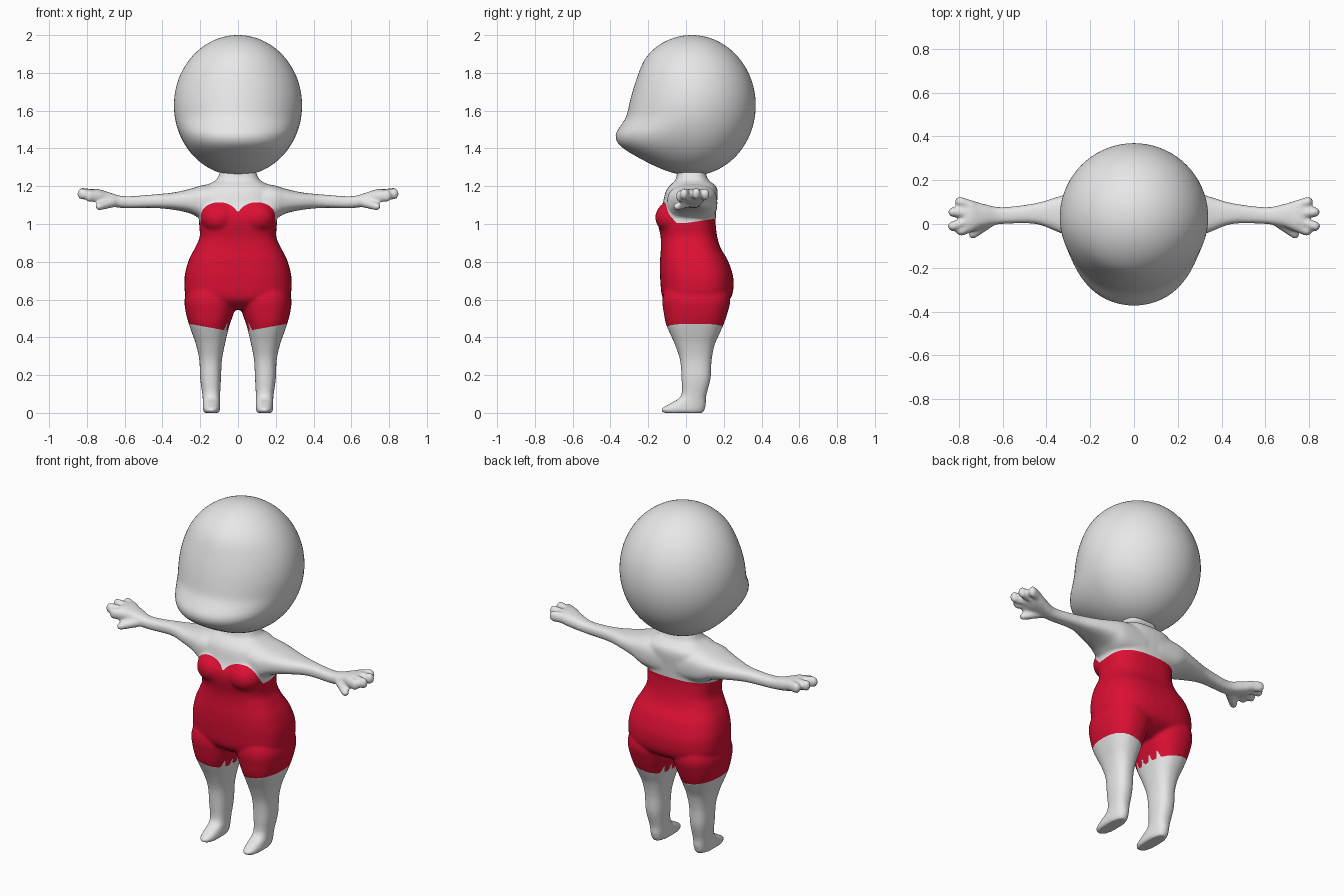
import bpy, bmesh, math
from mathutils import Vector

cube = bpy.data.objects.get("Cube")
if cube:
    bpy.data.objects.remove(cube, do_unlink=True)


def material(name, rgb):
    m = bpy.data.materials.new(name)
    m.use_nodes = True
    m.diffuse_color = (*rgb, 1)
    m.node_tree.nodes["Principled BSDF"].inputs["Base Color"].default_value = (*rgb, 1)
    return m


skin = material("light grey", (0.8, 0.8, 0.8))
red = material("red fabric", (0.72, 0.005, 0.034))


def spline(keys, steps=6):
    """Catmull-Rom interpolation through rows of numbers."""
    rows = []
    for i in range(len(keys) - 1):
        a, b = keys[max(i - 1, 0)], keys[i]
        c, d = keys[i + 1], keys[min(i + 2, len(keys) - 1)]
        for s in range(steps):
            t = s / steps
            rows.append([q + 0.5 * t * (r - p + t * (2*p - 5*q + 4*r - u + t * (3*(q - r) + u - p)))
                         for p, q, r, u in zip(a, b, c, d)])
    return rows + [list(keys[-1])]


def loft(bm, keys, place, power=2.0, sides=40):
    """Closed tube; each key is (position, low a, high a, low b, high b)."""
    rings = []
    for t, a0, a1, b0, b1 in spline(keys):
        ring = []
        for k in range(sides):
            ang = math.tau * k / sides
            c, s = math.cos(ang), math.sin(ang)
            u = math.copysign(abs(c) ** (2 / power), c)
            v = math.copysign(abs(s) ** (2 / power), s)
            ring.append(bm.verts.new(place(t, (a0 + a1 + (a1 - a0) * u) / 2,
                                           (b0 + b1 + (b1 - b0) * v) / 2)))
        rings.append(ring)
    for lo, hi in zip(rings, rings[1:]):
        for k in range(sides):
            n = (k + 1) % sides
            bm.faces.new((lo[k], lo[n], hi[n], hi[k]))
    bm.faces.new(rings[0][::-1])
    bm.faces.new(rings[-1])


def ball(bm, centre, radius, scale=(1, 1, 1)):
    new = bmesh.ops.create_uvsphere(bm, u_segments=20, v_segments=12, radius=radius)["verts"]
    for v in new:
        v.co = Vector(centre) + v.co * Vector(scale)


def finger(bm, start, end, r0, r1, tall=1.0):
    a, b = Vector(start), Vector(end)
    for i in range(11):
        t = i / 10
        ball(bm, a.lerp(b, t), r0 + (r1 - r0) * t, (1, 1, tall))


# Body volumes: torso, then mirrored legs, arms, hands and bust
bm = bmesh.new()
torso = [(.545, .1, -.05, .13), (.6, .26, -.12, .232), (.7, .284, -.136, .252),
         (.8, .264, -.138, .225), (.87, .23, -.133, .185), (.93, .203, -.134, .166),
         (1.0, .206, -.148, .157), (1.05, .203, -.148, .159), (1.1, .197, -.126, .163),
         (1.17, .19, -.108, .168), (1.205, .165, -.085, .155), (1.235, .115, -.055, .118),
         (1.29, .09, -.045, .1)]
loft(bm, [(z, -w, w, f, b) for z, w, f, b in torso], lambda t, a, b: (a, b, t), 2.7)

leg = [(0, .1, .18, -.12, .09), (.02, .095, .186, -.132, .1), (.05, .095, .186, -.085, .106),
       (.09, .095, .188, -.027, .107), (.18, .09, .2, -.024, .13), (.28, .085, .205, -.032, .136),
       (.36, .07, .222, -.058, .152), (.42, .056, .243, -.085, .178),
       (.47, .043, .26, -.106, .2), (.53, .022, .276, -.118, .22),
       (.6, .01, .283, -.125, .235), (.66, .04, .26, -.1, .21), (.72, .1, .2, 0, .1)]
arm = [(.05, 1.0, 1.22, -.09, .165), (.18, 1.02, 1.207, -.1, .165),
       (.25, 1.055, 1.187, -.075, .152), (.34, 1.075, 1.167, -.04, .127),
       (.45, 1.085, 1.156, 0, .095), (.6, 1.084, 1.147, 0, .077),
       (.68, 1.095, 1.167, -.012, .09), (.74, 1.112, 1.185, -.035, .107),
       (.775, 1.13, 1.183, -.03, .1)]
fingers = [((.74, -.014, 1.145), (.79, -.032, 1.148)), ((.75, .015, 1.152), (.828, -.01, 1.16)),
           ((.75, .05, 1.154), (.826, .054, 1.162)), ((.74, .085, 1.152), (.795, .102, 1.158))]
for side in (-1, 1):
    loft(bm, leg, lambda t, a, b: (side * a, b, t), 2.4)
    loft(bm, arm, lambda t, a, b: (side * t, b, a), 2.6)
    for start, end in fingers:
        finger(bm, (side * start[0], *start[1:]), (side * end[0], *end[1:]), .022, .023, 1.35)
    finger(bm, (side * .66, .01, 1.115), (side * .735, -.047, 1.092), .027, .021)
    ball(bm, (side * .1, -.075, 1.035), .09, (1.1, .98, .95))
bmesh.ops.recalc_face_normals(bm, faces=bm.faces)
mesh = bpy.data.meshes.new("body volumes")
bm.to_mesh(mesh)
bm.free()
body = bpy.data.objects.new("body", mesh)
bpy.context.collection.objects.link(body)

# Fuse the volumes into one smooth skin
remesh = body.modifiers.new("fuse", "REMESH")
remesh.mode = "VOXEL"
remesh.voxel_size = 0.008
soften = body.modifiers.new("soften", "SMOOTH")
soften.factor = 0.5
soften.iterations = 10
fused = bpy.data.meshes.new_from_object(body.evaluated_get(bpy.context.evaluated_depsgraph_get()))
body.modifiers.clear()
body.data = fused
fused.name = "body"
fused.materials.clear()
fused.materials.append(skin)
fused.materials.append(red)


def suit(p):
    """Positive inside the suit: sweetheart neckline above, ragged inner hem below."""
    x = abs(p.x)
    cup = math.sqrt(max(0, 1 - ((x - .1) / .105) ** 2))
    front = max(1.03 + .085 * cup, 1.065 - 2 * max(0, x - .05))
    back = 1.005 + .15 * max(0, p.y)
    blend = min(1, max(0, (-.05 - p.y) / .05))
    top = back + (front - back) * blend
    hem = .425 + .18 * x
    if -.06 < p.y < .15:
        hem += .05 * max(0, math.sin(p.y * 110)) ** 2 * min(1, max(0, (.09 - x) / .02))
    return min(top - p.z, p.z - hem, .225 - x + 10 * max(0, 1 - p.z))


# Slide vertices onto the suit border, then colour each side of it
bm = bmesh.new()
bm.from_mesh(fused)
bmesh.ops.triangulate(bm, faces=bm.faces)
value = {v: suit(v.co) for v in bm.verts}
for e in bm.edges:
    a, b = e.verts
    if value[a] * value[b] < 0:
        t = value[a] / (value[a] - value[b])
        near = a if t < .5 else b
        near.co = a.co.lerp(b.co, t)
        value[near] = 0
for f in bm.faces:
    f.smooth = True
    f.material_index = int(sum(value[v] for v in f.verts) > 0)
low = min(v.co.z for v in bm.verts)
for v in bm.verts:
    if v.co.z < .1:
        v.co.z -= low * (1 - v.co.z / .1)
bm.to_mesh(fused)
bm.free()

# Head: an egg with a flattened brow and a broad jutting lower face
jut = spline([(1.25, 1), (1.33, 1.19), (1.41, 1.36), (1.47, 1.31), (1.53, 1.13),
              (1.58, 1.02), (1.68, .95), (1.79, .93), (1.9, .98), (2, 1)])


def jut_at(z):
    for (z0, f0), (z1, f1) in zip(jut, jut[1:]):
        if z0 <= z <= z1:
            return f0 + (f1 - f0) * (z - z0) / (z1 - z0)
    return 1


bm = bmesh.new()
bmesh.ops.create_uvsphere(bm, u_segments=72, v_segments=64, radius=1)
for v in bm.verts:
    ring = math.hypot(v.co.x, v.co.y)
    x, y, z = v.co.x * .339, v.co.y * .339, 1.628 + v.co.z * .372
    if y < 0 and ring > 0:
        y *= 1 + (jut_at(z) - 1) * (2 + v.co.y / ring)
    v.co = (x, y + .03, z)
for f in bm.faces:
    f.smooth = True
mesh = bpy.data.meshes.new("head")
bm.to_mesh(mesh)
bm.free()
mesh.materials.append(skin)
bpy.context.collection.objects.link(bpy.data.objects.new("head", mesh))
